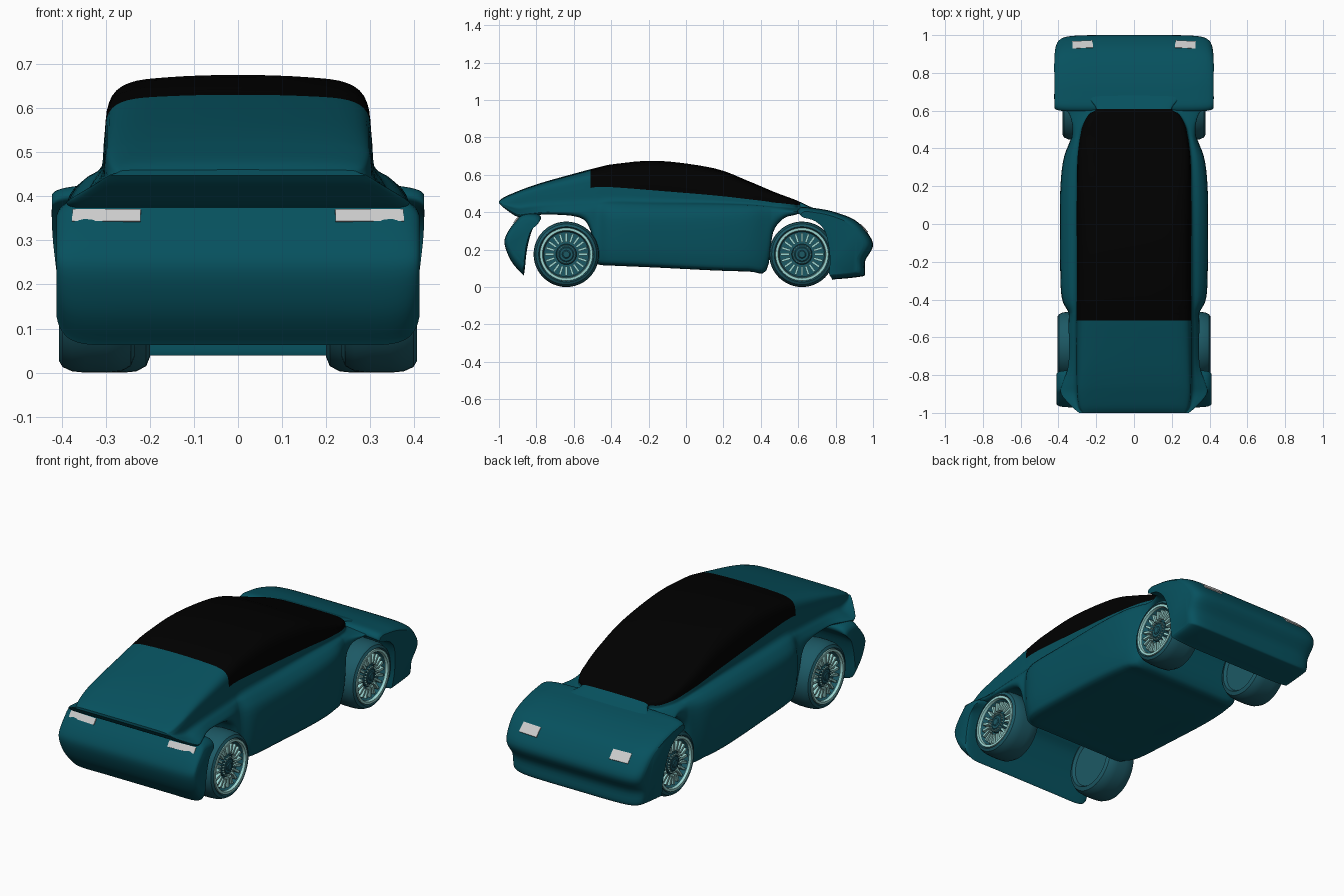
import bpy, bmesh, math
from mathutils import Vector, Matrix

if "Cube" in bpy.data.objects:
    bpy.data.objects.remove(bpy.data.objects["Cube"])


def material(name, rgb):
    m = bpy.data.materials.new(name)
    m.diffuse_color = (*rgb, 1)
    m.use_nodes = True
    m.node_tree.nodes["Principled BSDF"].inputs["Base Color"].default_value = m.diffuse_color
    return m


PAINT = material("paint", (0.002, 0.082, 0.112))
GLASS = material("glass", (0.0, 0.0, 0.0))
LAMP = material("lamp", (0.6, 0.6, 0.6))
TYRE = material("tyre", (0.012, 0.10, 0.13))
RIM = material("rim", (0.33, 0.68, 0.65))


def finish(bm, name, mats, angle=40):
    bmesh.ops.recalc_face_normals(bm, faces=bm.faces)
    me = bpy.data.meshes.new(name)
    bm.to_mesh(me)
    bm.free()
    for m in mats:
        me.materials.append(m)
    me.shade_smooth()
    me.set_sharp_from_angle(angle=math.radians(angle))
    ob = bpy.data.objects.new(name, me)
    bpy.context.collection.objects.link(ob)
    return ob


def spline(pts, closed, n):
    """Smooth curve through the points, n steps per span."""
    k = len(pts)
    get = (lambda i: pts[i % k]) if closed else (lambda i: pts[max(0, min(k - 1, i))])
    out = []
    for i in range(k if closed else k - 1):
        a, b, c, d = (get(i + j) for j in (-1, 0, 1, 2))
        for s in range(n):
            t = s / n
            out.append(b + 0.5 * t * ((c - a) + t * ((2 * a - 5 * b + 4 * c - d)
                                                   + t * (3 * b - 3 * c + d - a))))
    if not closed:
        out.append(pts[-1])
    return out


def loft(rings, name, mats, n=4, pick=None):
    """Skin closed rings of control points; pick(span, row) gives the material slot."""
    fine = [spline(r, True, n) for r in rings]
    cols = [spline(list(c), False, n) for c in zip(*fine)]
    bm = bmesh.new()
    vs = [[bm.verts.new(p) for p in c] for c in cols]
    m = len(vs)
    for i in range(m):
        for j in range(len(vs[0]) - 1):
            q = (i + 1) % m
            f = bm.faces.new((vs[i][j], vs[q][j], vs[q][j + 1], vs[i][j + 1]))
            if pick:
                f.material_index = pick(j // n, i // n)
    bm.faces.new([c[0] for c in vs])
    bm.faces.new([c[-1] for c in vs])
    return finish(bm, name, mats)


# Main body: y, floor z, half width, shoulder z, window-edge z, roof z, window half width
STATIONS = [
    (-1.00, .447, .290, .450, .455, .460, .270),
    (-.97, .420, .325, .430, .455, .482, .290),
    (-.90, .375, .385, .395, .475, .512, .300),
    (-.84, .378, .375, .40, .488, .535, .302),
    (-.74, .388, .346, .41, .504, .567, .302),
    (-.57, .372, .345, .415, .523, .614, .303),
    (-.51, .300, .345, .415, .530, .630, .303),
    (-.48, .140, .345, .415, .535, .637, .303),
    (-.46, .120, .350, .415, .535, .642, .303),
    (-.38, .115, .383, .42, .533, .658, .303),
    (-.15, .105, .390, .42, .515, .675, .303),
    (.15, .090, .390, .425, .490, .635, .303),
    (.33, .085, .375, .425, .470, .568, .300),
    (.43, .09, .342, .42, .458, .526, .290),
    (.465, .290, .328, .418, .452, .511, .284),
    (.52, .365, .325, .415, .447, .490, .272),
    (.58, .385, .340, .41, .440, .468, .240),
    (.61, .390, .360, .408, .437, .455, .200),
    (.67, .375, .375, .395, .416, .427, .240),
    (.76, .350, .380, .37, .385, .392, .270)]


def section(y, zb, w, zs, zk, zt, wk):
    h, g, r = zs - zb, zk - zs, zt - zk
    half = [(0, zb), (.5 * w, zb), (w - .045, zb + .01 * h), (w - .012, zb + .15 * h),
            (w, zb + .5 * h), (w - .003, zs - .12 * h), ((w + wk) / 2 + .004, zs + .16 * g),
            (wk + .006, zs + .42 * g), (wk, zk), (.965 * wk, zk + .6 * r),
            (.82 * wk, zk + .88 * r), (.5 * wk, zk + .97 * r), (0, zt)]
    ring = half + [(-x, z) for x, z in half[-2:0:-1]]
    return [Vector((x, y, z)) for x, z in ring]


loft([section(*s) for s in STATIONS], "body_and_cabin", [PAINT, GLASS],
     pick=lambda span, row: int(6 <= span < 17 and 8 <= row < 16))


# Nose and rear bumper: side profiles (y, z) lofted across the car, tapered low down
def cross_loft(name, prof, pivot, ends, taper):
    spans = [(-x, a, b) for x, a, b in reversed(ends)] + [(0, 1, 1)] + list(ends)
    rings = [[Vector((x * (1 - taper * max(0, .33 - z)), pivot[0] + (y - pivot[0]) * a,
                      pivot[1] + (z - pivot[1]) * b))
              for y, z in prof] for x, a, b in spans]
    return loft(rings, name, [PAINT])


cross_loft("nose", [(.595, .410), (.62, .428), (.68, .423), (.78, .405), (.90, .36), (.97, .29),
                    (1.0, .22), (.958, .14), (.957, .07), (.93, .055), (.80, .042), (.78, .05),
                    (.785, .15), (.755, .30), (.69, .368), (.61, .392)],
           (.70, .24), [(.2, 1, 1), (.32, .99, .99), (.38, .96, .96), (.41, .90, .92),
                        (.422, .82, .87)], .25)
cross_loft("rear_bumper", [(-.80, .392), (-.87, .393), (-.905, .36), (-.955, .29), (-.97, .23),
                           (-.935, .14), (-.88, .075), (-.865, .075), (-.85, .20), (-.82, .31),
                           (-.775, .365)],
           (-.875, .27), [(.2, 1, 1), (.33, 1, 1), (.38, .97, .94), (.403, .90, .82),
                          (.411, .80, .70)], 0)


# Lamps: thin tilted boxes, mirrored
def lamp(name, centre, size, tilt, yaw):
    for s in (1, -1):
        bm = bmesh.new()
        bmesh.ops.create_cube(bm, size=1)
        mat = (Matrix.Translation((s * centre[0], centre[1], centre[2]))
               @ Matrix.Rotation(s * yaw, 4, 'Z') @ Matrix.Rotation(tilt, 4, 'X')
               @ Matrix.Diagonal((*size, 1)))
        bmesh.ops.transform(bm, matrix=mat, verts=bm.verts)
        finish(bm, f"{name}_{'right' if s > 0 else 'left'}", [LAMP])


lamp("headlight", (.272, .947, .312), (.108, .055, .012), math.radians(-46), math.radians(-3))
lamp("tail_light", (.298, -.905, .354), (.155, .012, .034), math.radians(-35), math.radians(3))


# Wheels: turned parts around the x axis plus radial spokes
def turned(bm, prof, slot, caps=True, n=48):
    rings = []
    for r, x in prof:
        rings.append([bm.verts.new((x, r * math.cos(2 * math.pi * k / n),
                                    r * math.sin(2 * math.pi * k / n))) for k in range(n)])
    for a, b in zip(rings, rings[1:]):
        for k in range(n):
            q = (k + 1) % n
            bm.faces.new((a[k], a[q], b[q], b[k])).material_index = slot
    for r in (rings[0], rings[-1]) if caps else ():
        bm.faces.new(r).material_index = slot


def wheel(name, side, y, x_in, x_out):
    bm = bmesh.new()
    o, i = x_out, x_in
    turned(bm, [(.13, i + .015), (.14, i), (.16, i + .008), (.172, i + .03), (.175, i + .06),
                (.175, o - .06), (.172, o - .03), (.162, o - .008), (.148, o), (.143, o - .006),
                (.12, o - .045)], 0)
    turned(bm, [(.142, o - .012), (.141, o), (.128, o), (.124, o - .014)], 1, False)
    for r, d in ((.055, .018), (.04, .012), (.022, .006)):
        turned(bm, [(r, o - .05), (r, o - d - .004), (r - .005, o - d)], 0)
    for k in range(20):
        rot = Matrix.Rotation(2 * math.pi * k / 20, 4, 'X')
        for r, length, width, depth in ((.09, .048, .012, .024), (.047, .006, .006, .036)):
            mat = (rot @ Matrix.Translation((o - .026, 0, r))
                   @ Matrix.Diagonal((depth, width, length, 1)))
            vs = bmesh.ops.create_cube(bm, size=1, matrix=mat)["verts"]
            for f in {f for v in vs for f in v.link_faces}:
                f.material_index = 1
    place = Matrix.Translation((0, y, .175)) @ Matrix.Diagonal((side, 1, 1, 1))
    bmesh.ops.transform(bm, matrix=place, verts=bm.verts)
    finish(bm, name, [TYRE, RIM], 35)


for side, label in ((1, "right"), (-1, "left")):
    wheel(f"front_wheel_{label}", side, .62, .20, .378)
    wheel(f"rear_wheel_{label}", side, -.64, .235, .406)
